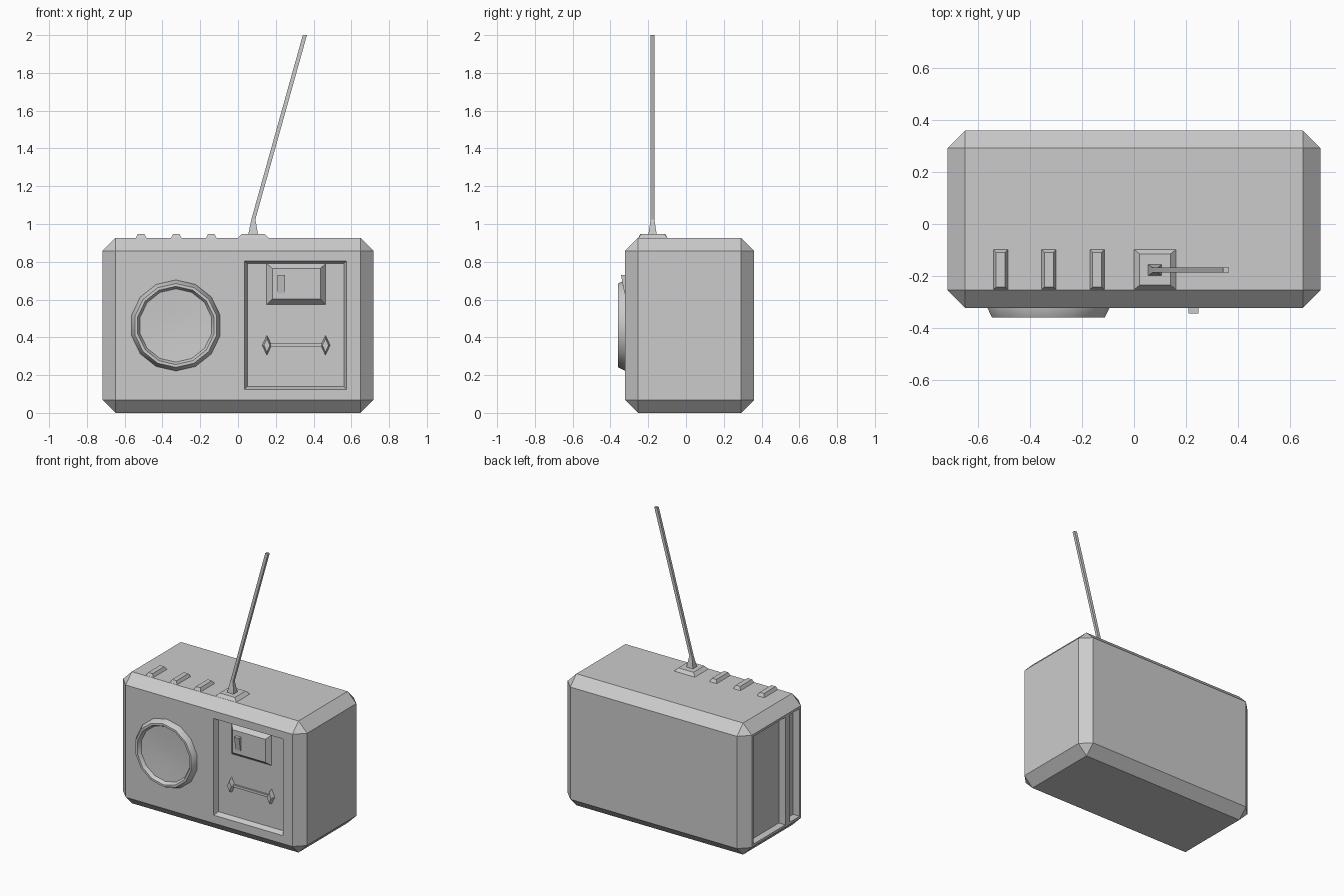
import bpy, bmesh, math
from mathutils import Vector

if "Cube" in bpy.data.objects:
    bpy.data.objects.remove(bpy.data.objects["Cube"], do_unlink=True)

grey = bpy.data.materials.new("plain grey")
grey.use_nodes = True
colour = (0.6, 0.6, 0.6, 1)
grey.diffuse_color = colour
grey.node_tree.nodes["Principled BSDF"].inputs["Base Color"].default_value = colour


def loft(name, rings):
    """Closed solid through rings of points, capped at both ends."""
    bm = bmesh.new()
    loops = [[bm.verts.new(p) for p in ring] for ring in rings]
    n = len(loops[0])
    for a, b in zip(loops, loops[1:]):
        for i in range(n):
            j = (i + 1) % n
            bm.faces.new((a[i], a[j], b[j], b[i]))
    bm.faces.new(loops[0])
    bm.faces.new(loops[-1])
    bmesh.ops.recalc_face_normals(bm, faces=bm.faces)
    mesh = bpy.data.meshes.new(name)
    bm.to_mesh(mesh)
    bm.free()
    mesh.materials.append(grey)
    ob = bpy.data.objects.new(name, mesh)
    bpy.context.collection.objects.link(ob)
    return ob


def rect(axis, level, u0, u1, v0, v1):
    """Rectangle across an axis; u and v are the other two axes in order."""
    ring = []
    for u, v in ((u0, v0), (u1, v0), (u1, v1), (u0, v1)):
        p = [u, v]
        p.insert(axis, level)
        ring.append(p)
    return ring


def diamond(x, z, y, w, h):
    return [(x - w, y, z), (x, y, z - h), (x + w, y, z), (x, y, z + h)]


def activate(ob):
    bpy.ops.object.select_all(action='DESELECT')
    ob.select_set(True)
    bpy.context.view_layer.objects.active = ob


X, Y, Z = range(3)
FRONT, FLOOR, TOP = -0.322, -0.287, 0.926

# Bevelled case
case = loft("case", [rect(Z, 0, -0.717, 0.717, FRONT, 0.36),
                     rect(Z, TOP, -0.717, 0.717, FRONT, 0.36)])
bevel = case.modifiers.new("chamfer", 'BEVEL')
bevel.width = 0.068
bevel.segments = 1

# Recesses: front control panel and two side bays
cutters = [
    loft("panel_cutter", [rect(Y, FRONT - 0.035, 0.02, 0.59, 0.11, 0.82),
                          rect(Y, FLOOR, 0.05, 0.56, 0.14, 0.79)]),
    loft("wide_bay_cutter", [rect(X, -0.8, -0.08, 0.275, 0.085, 0.842),
                             rect(X, -0.667, -0.08, 0.275, 0.085, 0.842)]),
    loft("narrow_bay_cutter", [rect(X, -0.8, -0.24, -0.13, 0.085, 0.842),
                               rect(X, -0.667, -0.24, -0.13, 0.085, 0.842)]),
]
for cutter in cutters:
    cut = case.modifiers.new(cutter.name, 'BOOLEAN')
    cut.object = cutter
    cut.operation = 'DIFFERENCE'
    cut.solver = 'EXACT'
activate(case)
for name in [m.name for m in case.modifiers]:
    bpy.ops.object.modifier_apply(modifier=name)
for cutter in cutters:
    bpy.data.objects.remove(cutter, do_unlink=True)

# Round speaker: raised rim with a shallow dish
SIDES = 14
profile = [(0.241, FRONT + 0.01), (0.241, FRONT), (0.222, -0.36), (0.207, -0.36),
           (0.194, -0.335), (0.1, -0.329), (0.01, -0.327)]
rings = []
for r, y in profile:
    turns = [2 * math.pi * i / SIDES for i in range(SIDES)]
    rings.append([(-0.329 + r * math.sin(a), y, 0.463 + r * math.cos(a)) for a in turns])
speaker = loft("speaker", rings)
activate(speaker)
bpy.ops.object.shade_smooth_by_angle(angle=math.radians(30))

# Display block with its small tilted switch
loft("display", [rect(Y, FLOOR + 0.01, 0.152, 0.463, 0.575, 0.795),
                 rect(Y, FLOOR, 0.152, 0.463, 0.575, 0.79),
                 rect(Y, -0.32, 0.182, 0.437, 0.603, 0.765)])
loft("display_switch", [rect(Z, 0.633, 0.21, 0.248, -0.326, -0.31),
                        rect(Z, 0.73, 0.21, 0.248, -0.344, -0.31)])

# Tuning slider: thin bar between two diamond studs
loft("slider_bar", [rect(Y, FLOOR + 0.01, 0.16, 0.455, 0.35, 0.367),
                    rect(Y, FLOOR - 0.012, 0.16, 0.455, 0.35, 0.367)])
for side, x in (("right", 0.153), ("left", 0.463)):
    loft(side + "_slider_stud", [diamond(x, 0.358, FLOOR + 0.01, 0.025, 0.053),
                                 diamond(x, 0.358, FLOOR, 0.025, 0.053),
                                 diamond(x, 0.358, FLOOR - 0.03, 0.016, 0.036)])

# Push buttons along the top
for i, x in enumerate((-0.513, -0.327, -0.142)):
    loft(f"button_{i + 1}", [rect(Z, TOP - 0.01, x - 0.028, x + 0.028, -0.252, -0.098),
                             rect(Z, TOP, x - 0.028, x + 0.028, -0.252, -0.098),
                             rect(Z, 0.948, x - 0.017, x + 0.017, -0.242, -0.11)])

# Aerial: base plate, tapered foot and leaning rod
loft("aerial_base", [rect(Z, TOP - 0.01, 0, 0.162, -0.252, -0.098),
                     rect(Z, TOP, 0, 0.162, -0.252, -0.098),
                     rect(Z, 0.948, 0.022, 0.14, -0.235, -0.115)])
loft("aerial", [rect(Z, 0.94, 0.053, 0.107, -0.2, -0.154),
                rect(Z, 1.025, 0.071, 0.092, -0.187, -0.168),
                rect(Z, 2.0, 0.343, 0.365, -0.187, -0.168)])
